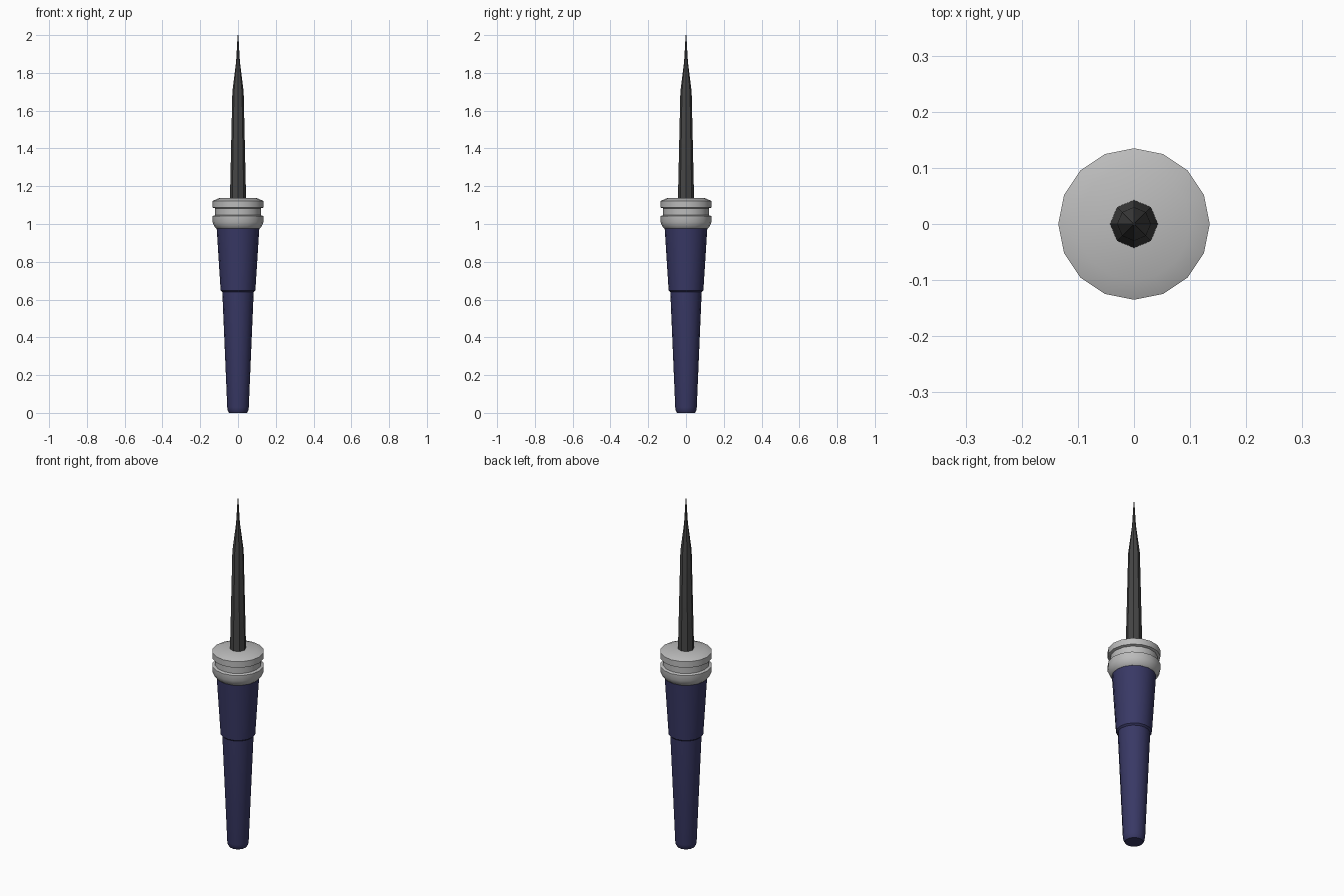
import bpy, bmesh, math

if "Cube" in bpy.data.objects:
    bpy.data.objects.remove(bpy.data.objects["Cube"])

def material(name, rgb):
    m = bpy.data.materials.new(name)
    m.diffuse_color = (*rgb, 1)
    m.use_nodes = True
    m.node_tree.nodes["Principled BSDF"].inputs["Base Color"].default_value = m.diffuse_color
    return m

def lathe(name, profile, sides, mat=None):
    """Closed solid of revolution from (radius, z) points, bottom to top."""
    bm = bmesh.new()
    rings = [[bm.verts.new((r * math.cos(2 * math.pi * i / sides),
                            r * math.sin(2 * math.pi * i / sides), z))
              for i in range(sides)] for r, z in profile]
    for a, b in zip(rings, rings[1:]):
        for i in range(sides):
            j = (i + 1) % sides
            bm.faces.new((a[i], a[j], b[j], b[i]))
    bm.faces.new(rings[0][::-1])
    bm.faces.new(rings[-1])
    me = bpy.data.meshes.new(name)
    bm.to_mesh(me)
    bm.free()
    ob = bpy.data.objects.new(name, me)
    bpy.context.collection.objects.link(ob)
    if mat:
        me.materials.append(mat)
    bpy.ops.object.select_all(action='DESELECT')
    ob.select_set(True)
    bpy.context.view_layer.objects.active = ob
    bpy.ops.object.shade_smooth_by_angle(angle=math.radians(32))
    return ob

navy = material("navy", (0.04, 0.04, 0.13))
dark = material("dark_metal", (0.06, 0.06, 0.06))
pale = material("pale_metal", (0.5, 0.5, 0.5))

# Tapered handle with a step where the upper sleeve begins
lathe("handle", [(0.047, 0), (0.054, 0.012), (0.057, 0.03), (0.083, 0.64),
                 (0.092, 0.648), (0.113, 0.98)], 16, navy)

# Grooved collar
lathe("collar", [(0.113, 0.975), (0.124, 0.985), (0.135, 1.01), (0.135, 1.042),
                 (0.121, 1.047), (0.121, 1.083), (0.135, 1.087),
                 (0.135, 1.122), (0.1, 1.137)], 16, pale)

# Faceted spike
lathe("spike", [(0.043, 1.12), (0.03, 1.70), (0.01, 1.86), (0.002, 2.0)], 8, dark)
